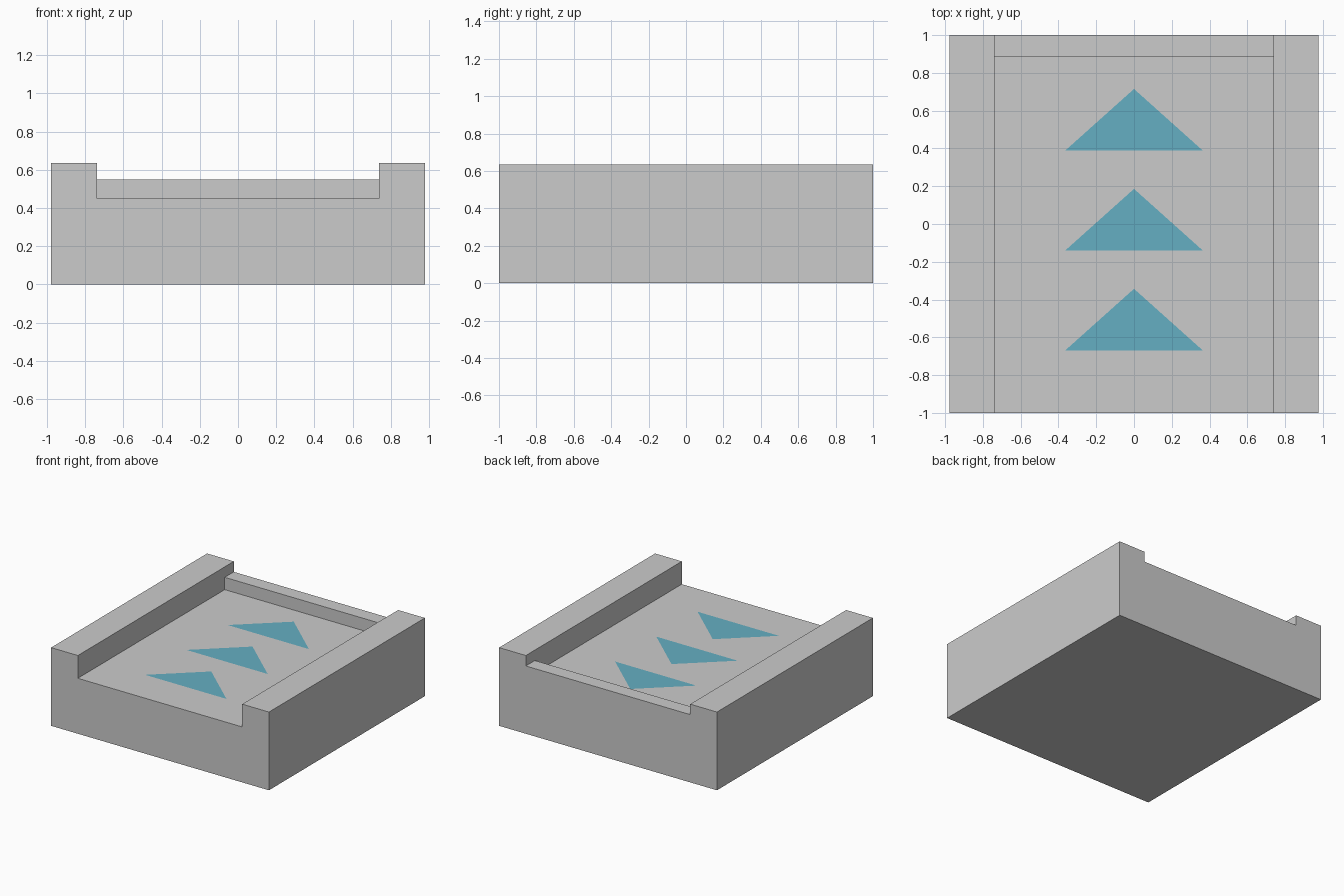
import bpy
import bmesh

if "Cube" in bpy.data.objects:
    bpy.data.objects.remove(bpy.data.objects["Cube"])

HALF_W, CHANNEL = 0.978, 0.738
TOP, LIP, FLOOR = 0.635, 0.55, 0.45


def box(name, lo, hi):
    bm = bmesh.new()
    bmesh.ops.create_cube(bm, size=1)
    for v in bm.verts:
        v.co = [(a + b) / 2 + c * (b - a) for a, b, c in zip(lo, hi, v.co)]
    return make(name, bm)


def make(name, bm):
    mesh = bpy.data.meshes.new(name)
    bm.to_mesh(mesh)
    bm.free()
    obj = bpy.data.objects.new(name, mesh)
    bpy.context.collection.objects.link(obj)
    return obj


# Solid block with a channel: deep up to the back lip, shallow over the lip
body = box("track_block", (-HALF_W, -1, 0), (HALF_W, 1, TOP))
cutters = [
    box("channel_cutter", (-CHANNEL, -1.2, FLOOR), (CHANNEL, 0.884, 1)),
    box("lip_cutter", (-CHANNEL, 0.7, LIP), (CHANNEL, 1.2, 1.1)),
]
for cutter in cutters:
    mod = body.modifiers.new(cutter.name, 'BOOLEAN')
    mod.operation = 'DIFFERENCE'
    mod.solver = 'EXACT'
    mod.object = cutter
    cutter.hide_render = True
    cutter.display_type = 'WIRE'

# Painted direction arrows on the channel floor
blue = bpy.data.materials.new("arrow_blue")
blue.diffuse_color = (0.13, 0.43, 0.54, 1)
blue.use_nodes = True
blue.node_tree.nodes["Principled BSDF"].inputs["Base Color"].default_value = blue.diffuse_color
for i in range(3):
    base_y = -0.67 + 0.529 * i
    bm = bmesh.new()
    corners = [(-0.365, base_y), (0.365, base_y), (0, base_y + 0.327)]
    bm.faces.new([bm.verts.new((x, y, FLOOR + 0.002)) for x, y in corners])
    arrow = make(f"direction_arrow_{i + 1}", bm)
    arrow.data.materials.append(blue)
